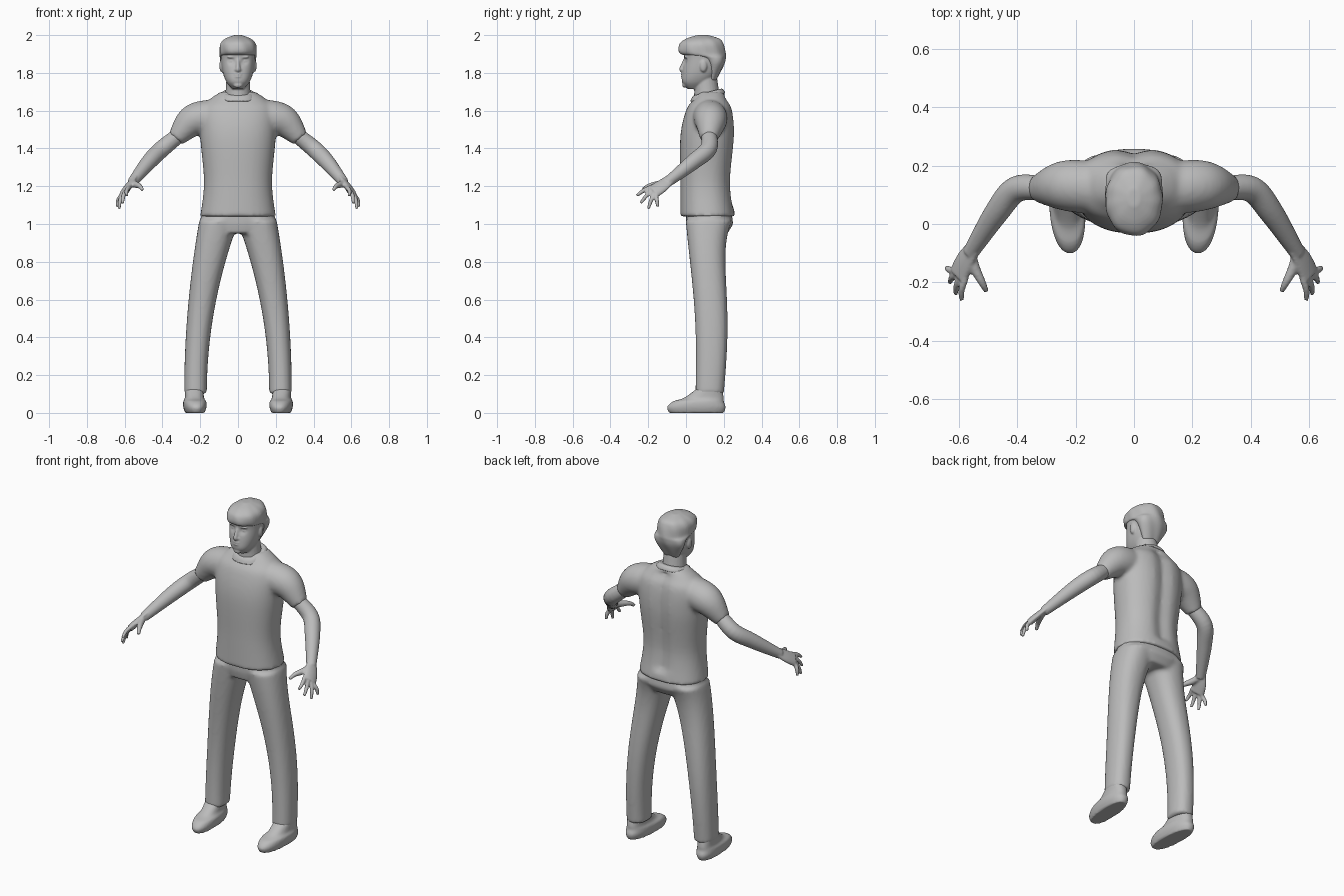
import bpy, bmesh, math
from mathutils import Vector, Matrix

default_cube = bpy.data.objects.get("Cube")
if default_cube:
    bpy.data.objects.remove(default_cube, do_unlink=True)

GREY = (0.5, 0.5, 0.5, 1)
material = bpy.data.materials.new("plain grey")
material.use_nodes = True
material.diffuse_color = GREY
material.node_tree.nodes["Principled BSDF"].inputs["Base Color"].default_value = GREY
SIDES = {"left": 1, "right": -1}


def spline(rows, steps=6):
    """Smooth interpolation through rows of numbers."""
    rows = [Vector(row) for row in rows]
    result = []
    for i in range(len(rows) - 1):
        start, end = rows[i], rows[i + 1]
        slope_in = (end - rows[max(i - 1, 0)]) / 2
        slope_out = (rows[min(i + 2, len(rows) - 1)] - start) / 2
        for k in range(steps):
            t = k / steps
            ease = t * t * (3 - 2 * t)
            result.append(start.lerp(end, ease) + slope_in * t * (1 - t) ** 2
                          - slope_out * t * t * (1 - t))
    return result + [rows[-1]]


def angles(count):
    return [math.tau * i / count for i in range(count)]


def skin(bm, rings):
    """Bridge rings of points, cap both ends, and return the vertices."""
    loops = [[bm.verts.new(point) for point in ring] for ring in rings]
    for lower, upper in zip(loops, loops[1:]):
        for i in range(len(lower)):
            bm.faces.new((lower[i - 1], lower[i], upper[i], upper[i - 1]))
    bm.faces.new(loops[0])
    bm.faces.new(loops[-1])
    return [vert for loop in loops for vert in loop]


def rounded(value, power):
    return math.copysign(abs(value) ** (2 / power), value)


def stack(bm, rows, power=2.3):
    """Level rounded sections, each row: height, front, back, half width."""
    rings = []
    for z, front, back, half in rows:
        middle, depth = (front + back) / 2, (back - front) / 2
        rings.append([(half * rounded(math.cos(a), power),
                       middle + depth * rounded(math.sin(a), power), z) for a in angles(48)])
    return skin(bm, rings)


def tube(bm, rows, side=1, across=(1, 0, 0), flat=1):
    """Sections square to a path, each row: x, y, z, half width."""
    rows = spline(rows)
    points = [row.to_3d() for row in rows]
    rings = []
    for i, (point, row) in enumerate(zip(points, rows)):
        along = (points[min(i + 1, len(points) - 1)] - points[max(i - 1, 0)]).normalized()
        u = Vector(across)
        u = (u - along * u.dot(along)).normalized()
        v = along.cross(u) * flat
        ring = [point + (u * math.cos(a) + v * math.sin(a)) * row.w for a in angles(24)]
        rings.append([(side * p.x, p.y, p.z) for p in ring])
    skin(bm, rings)


def blob(bm, centre, size):
    matrix = Matrix.Translation(centre) @ Matrix.Diagonal(size).to_4x4()
    bmesh.ops.create_uvsphere(bm, u_segments=20, v_segments=12, radius=1, matrix=matrix)


def finish(bm, name, voxel, smooth):
    """Merge overlapping volumes into one soft surface."""
    bmesh.ops.recalc_face_normals(bm, faces=bm.faces)
    mesh = bpy.data.meshes.new(name)
    bm.to_mesh(mesh)
    bm.free()
    mesh.materials.append(material)
    mesh.shade_smooth()
    part = bpy.data.objects.new(name, mesh)
    bpy.context.collection.objects.link(part)
    merge = part.modifiers.new("merge", 'REMESH')
    merge.mode = 'VOXEL'
    merge.voxel_size = voxel
    merge.use_smooth_shade = True
    soften = part.modifiers.new("soften", 'SMOOTH')
    soften.iterations = smooth


# Shirt: torso with a spine furrow, and two sleeves
bm = bmesh.new()
torso = stack(bm, spline([(1.04, -.03, .26, .2), (1.22, -.03, .24, .18), (1.46, -.03, .26, .2),
                          (1.6, 0, .25, .2), (1.66, .04, .22, .15), (1.7, .07, .2, .09)]))
for vert in torso:
    if vert.co.y > .1 and 1.1 < vert.co.z < 1.68:
        vert.co.y -= .02 * math.exp(-(vert.co.x / .04) ** 2)
for side in SIDES.values():
    tube(bm, [(.1, .12, 1.57, .09), (.2, .13, 1.56, .09), (.26, .13, 1.53, .08),
              (.33, .12, 1.45, .046)], side)
finish(bm, "shirt", .011, 5)

# Collar: low band sloping down to the front
bm = bmesh.new()
collar = stack(bm, [(1.67, .02, .21, .1), (1.69, .03, .2, .09), (1.7, .04, .19, .08)])
for vert in collar:
    vert.co.z += (vert.co.y - .12) / 4
finish(bm, "collar", .006, 2)


# Trousers: hips, and legs that spread and taper towards the ankles
def leg_section(t):
    wave = math.sin(4 * t)
    return (.1 + .92 * t, .05 + .015 * wave - .04 * t,
            .2 + .02 * wave + .06 * t ** 8, .06 + .045 * t * t)


bm = bmesh.new()
stack(bm, [(.95, .01, .22, .16), (1, 0, .25, .2), (1.07, 0, .24, .19)])
for side in SIDES.values():
    leg = stack(bm, [leg_section(i / 40) for i in range(41)])
    for vert in leg:
        vert.co.x += side * (.225 - .12 * (vert.co.z - .1) ** 2 / .81)
finish(bm, "trousers", .011, 4)

# Shoes, with toes turned slightly inwards
for label, side in SIDES.items():
    bm = bmesh.new()
    shoe = stack(bm, spline([(0, -.09, .2, .05), (.03, -.1, .21, .06), (.06, -.07, .2, .06),
                             (.08, -.01, .2, .05), (.13, .06, .19, .05)]))
    for vert in shoe:
        vert.co.x += side * (.225 + vert.co.y * .06)
    finish(bm, label + "_shoe", .007, 2)

# Arms, flat palms, fingers fanned across the knuckles, and thumbs
ACROSS = Vector((-.6, -.5, .65)).normalized()
WRIST = Vector((.56, -.1, 1.22))
KNUCKLES = Vector((.6, -.175, 1.17))
FINGERTIPS = ((.59, -.26, 1.15), (.61, -.24, 1.11), (.63, -.2, 1.08), (.64, -.15, 1.09))
for label, side in SIDES.items():
    bm = bmesh.new()
    tube(bm, [(.3, .12, 1.48, .04), (.4, .12, 1.4, .045), (.47, .04, 1.33, .042),
              (*WRIST, .027)], side)
    tube(bm, [(.55, -.08, 1.24, .03), (.58, -.13, 1.2, .04), (*KNUCKLES, .043)],
         side, ACROSS, .45)
    for k, tip in enumerate(FINGERTIPS):
        base = KNUCKLES + ACROSS * .023 * (1.5 - k)
        middle = base.lerp(tip, .5) + Vector((.005, 0, .005))
        tube(bm, [(*base.lerp(WRIST, .3), .011), (*base, .012), (*middle, .011), (*tip, .008)], side)
    tube(bm, [(*WRIST, .018), (.545, -.15, 1.21, .018), (.52, -.2, 1.2, .013),
              (.505, -.23, 1.18, .009)], side, (0, 0, 1))
    finish(bm, label + "_arm", .0055, 3)

# Head: skull with eye hollows, neck, nose, lips and chin
EYE_X, EYE_Z = .034, 1.862
bm = bmesh.new()
skull = stack(bm, spline([(1.715, .01, .08, .03), (1.75, -.02, .13, .06), (1.8, -.02, .17, .08),
                          (1.87, -.01, .19, .09), (1.93, -.01, .19, .09), (1.97, .03, .16, .06)]))
for vert in skull:
    gap = math.hypot(abs(vert.co.x) - EYE_X, vert.co.z - EYE_Z)
    if vert.co.y < .06:
        vert.co.y += .012 * math.exp(-(gap / .016) ** 2)
tube(bm, [(0, .115, 1.62, .08), (0, .11, 1.69, .067), (0, .1, 1.8, .06)])
tube(bm, [(0, 0, 1.88, .009), (0, -.014, 1.85, .009), (0, -.024, 1.82, .012), (0, -.018, 1.81, .01)])
for z in (1.78, 1.793):
    blob(bm, (0, -.017, z), (.022, .01, .006))
blob(bm, (0, -.006, 1.735), (.024, .014, .014))

# Eyes, brows, nostrils and ears
for side in SIDES.values():
    blob(bm, (side * EYE_X, .011, EYE_Z), (.016, .012, .009))
    blob(bm, (side * EYE_X, 0, EYE_Z + .022), (.025, .01, .006))
    blob(bm, (side * .012, -.015, 1.816), (.008, .011, .008))
    blob(bm, (side * .086, .092, 1.838), (.013, .02, .034))
finish(bm, "head", .005, 2)

# Hair: cropped cap with a fringe and gentle locks
bm = bmesh.new()
hair = stack(bm, spline([(1.76, .12, .16, .05), (1.84, .11, .2, .09), (1.88, .07, .21, .098),
                         (1.9, -.03, .21, .098), (1.95, -.035, .2, .095), (1.98, 0, .18, .07),
                         (2, .06, .12, .02)]), 2.1)
crown = Vector((0, .085, 0))
for vert in hair:
    offset = vert.co - crown
    lock = 1 + .015 * math.sin(9 * math.atan2(offset.y, offset.x) + 30 * offset.z)
    vert.co = crown + Vector((offset.x * lock, offset.y * lock, offset.z))
finish(bm, "hair", .006, 2)
